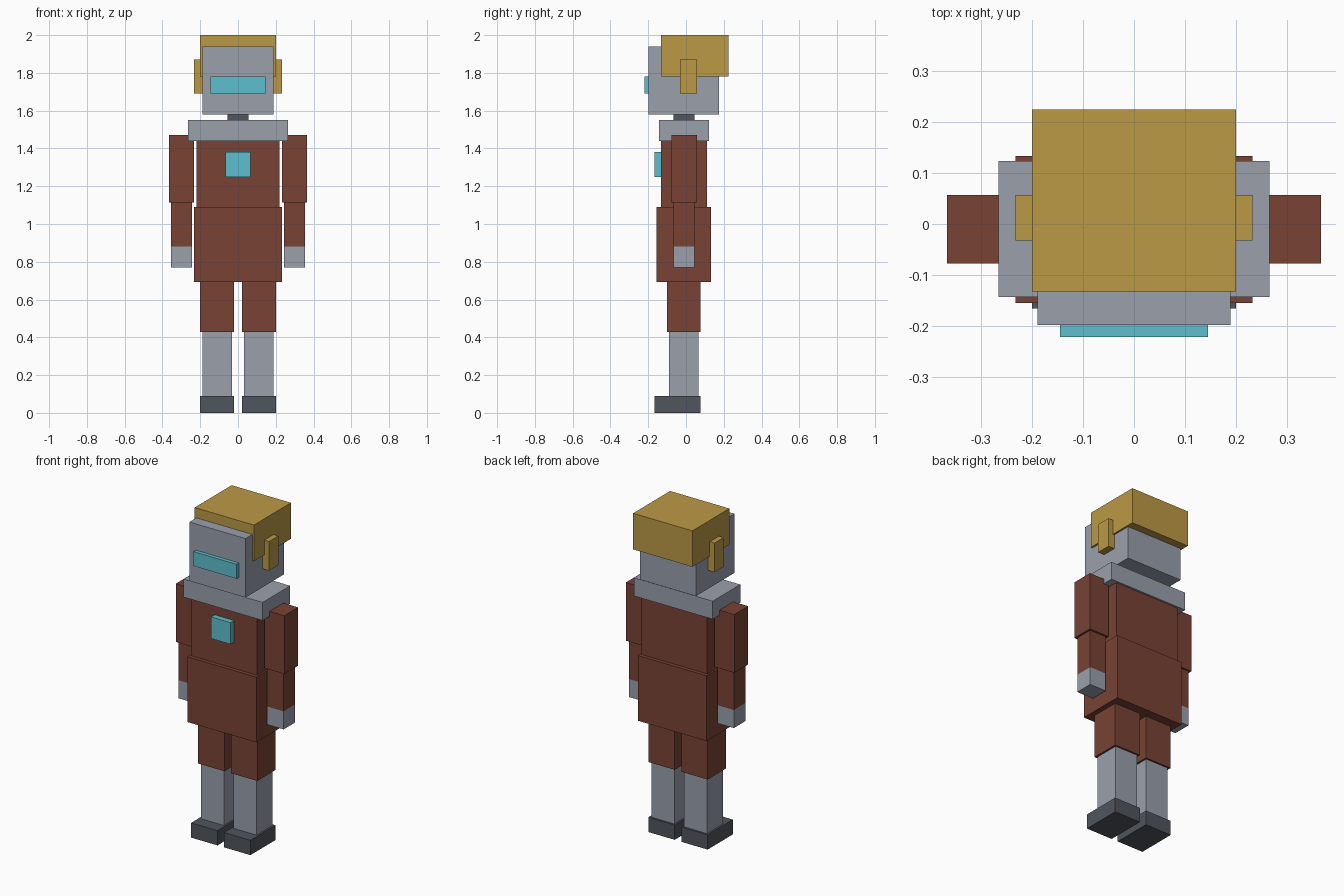
import bpy

if "Cube" in bpy.data.objects:
    bpy.data.objects.remove(bpy.data.objects["Cube"])

def material(name, rgb):
    m = bpy.data.materials.new(name)
    m.diffuse_color = (*rgb, 1)
    m.use_nodes = True
    m.node_tree.nodes["Principled BSDF"].inputs["Base Color"].default_value = m.diffuse_color
    return m

RUST = material("rust", (0.19, 0.055, 0.035))
GOLD = material("gold", (0.50, 0.32, 0.06))
CYAN = material("cyan", (0.11, 0.52, 0.62))
STEEL = material("steel", (0.32, 0.35, 0.41))
DARK = material("dark", (0.08, 0.09, 0.11))

def box(name, x, y, z, mat):
    """Box spanning the (low, high) range on each axis."""
    bpy.ops.mesh.primitive_cube_add(size=1, location=[(a + b) / 2 for a, b in (x, y, z)])
    ob = bpy.context.object
    ob.name = name
    ob.scale = [b - a for a, b in (x, y, z)]
    bpy.ops.object.transform_apply(location=False, rotation=False, scale=True)
    ob.data.materials.append(mat)
    return ob

def centred(name, half, y, z, mat):
    return box(name, (-half, half), y, z, mat)

def pair(name, x, y, z, mat):
    box(name + "_right", x, y, z, mat)
    box(name + "_left", (-x[1], -x[0]), y, z, mat)

# Head
centred("head", 0.189, (-0.198, 0.175), (1.58, 1.94), STEEL)
centred("hair", 0.20, (-0.132, 0.224), (1.78, 2.0), GOLD)
centred("visor", 0.145, (-0.221, -0.19), (1.692, 1.78), CYAN)
pair("ear_piece", (0.18, 0.232), (-0.032, 0.057), (1.692, 1.87), GOLD)

# Trunk
centred("neck", 0.055, (-0.066, 0.045), (1.54, 1.59), DARK)
centred("collar", 0.266, (-0.143, 0.123), (1.44, 1.55), STEEL)
centred("chest", 0.221, (-0.132, 0.111), (1.09, 1.44), RUST)
centred("chest_panel", 0.066, (-0.166, -0.125), (1.25, 1.382), CYAN)
centred("tunic_skirt", 0.232, (-0.155, 0.133), (0.692, 1.09), RUST)

# Arms
pair("upper_arm", (0.232, 0.366), (-0.077, 0.057), (1.115, 1.47), RUST)
pair("forearm", (0.243, 0.354), (-0.066, 0.045), (0.88, 1.115), RUST)
pair("hand", (0.243, 0.354), (-0.066, 0.045), (0.77, 0.88), STEEL)

# Legs
pair("thigh", (0.022, 0.20), (-0.10, 0.077), (0.427, 0.692), RUST)
pair("shin", (0.033, 0.188), (-0.09, 0.066), (0.09, 0.427), STEEL)
pair("boot", (0.022, 0.20), (-0.166, 0.077), (0.0, 0.09), DARK)
